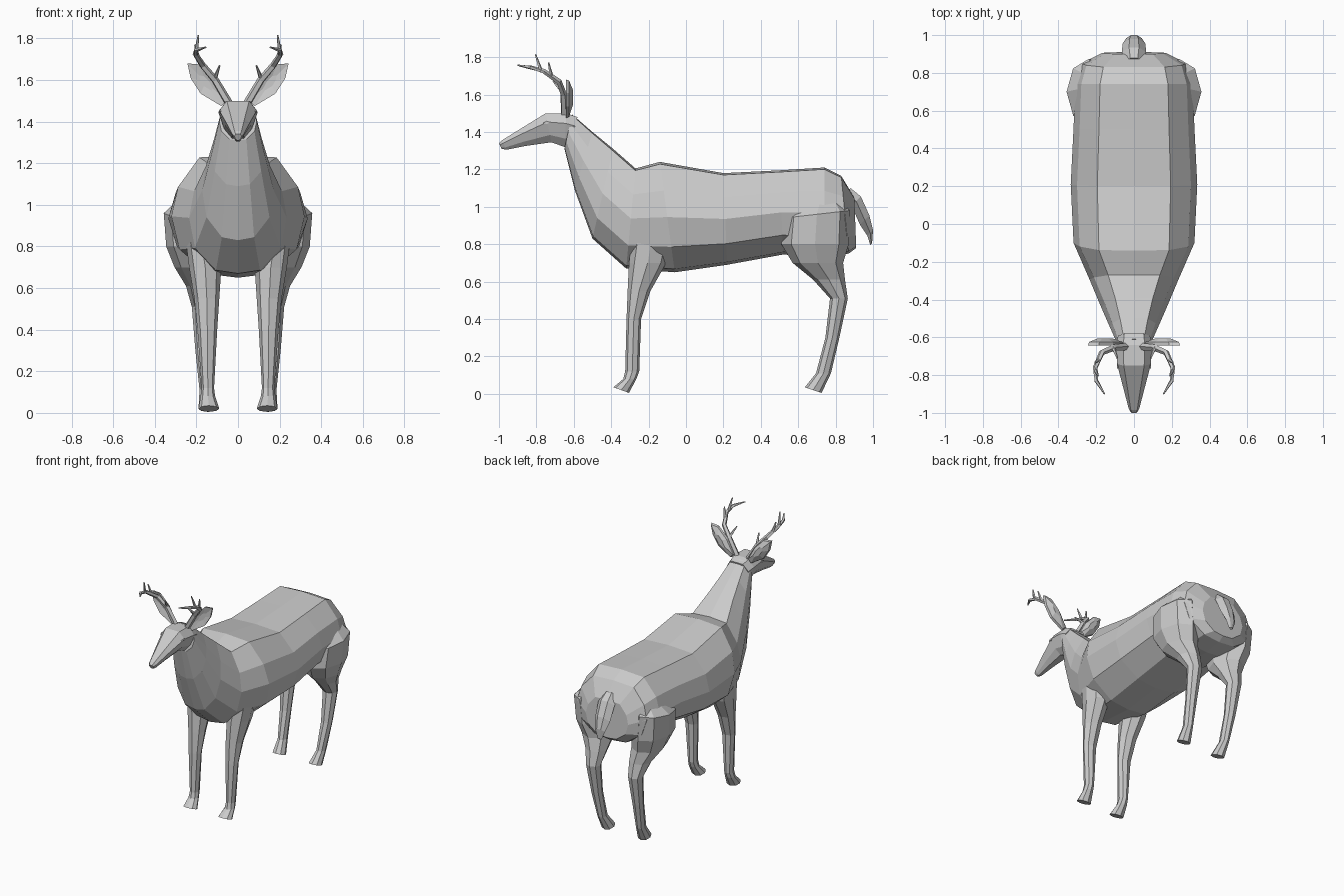
import bpy, bmesh, math
from mathutils import Vector

grey = bpy.data.materials.new("soft grey")
grey.diffuse_color = (0.6, 0.6, 0.6, 1)


def loft(name, rings, mirror=False):
    """Skin closed rings of equal length, cap both ends, optionally mirror in x."""
    bm = bmesh.new()
    for side in ((1, -1) if mirror else (1,)):
        loops = [[bm.verts.new((p[0] * side, p[1], p[2])) for p in r] for r in rings]
        n = len(loops[0])
        for a, b in zip(loops, loops[1:]):
            for i in range(n):
                j = (i + 1) % n
                bm.faces.new((a[i], a[j], b[j], b[i]))
        bm.faces.new(loops[0])
        bm.faces.new(loops[-1])
    bmesh.ops.recalc_face_normals(bm, faces=bm.faces)
    me = bpy.data.meshes.new(name)
    bm.to_mesh(me)
    bm.free()
    me.materials.append(grey)
    ob = bpy.data.objects.new(name, me)
    bpy.context.collection.objects.link(ob)
    return ob


def section(yt, zt, yb, zb, w, half):
    """Symmetric ring between a top and a bottom point; half = (t, width share)."""
    pts = [(w * f, yt + (yb - yt) * t, zt + (zb - zt) * t) for t, f in half]
    return pts + [(-x, y, z) for x, y, z in reversed(pts) if x > 1e-6]


def limb_ring(z, y0, y1, x0, x1, tilt=0.0, n=8):
    """Horizontal rounded ring filling a box, tilted along y."""
    cx, cy, rx, ry = (x0 + x1) / 2, (y0 + y1) / 2, (x1 - x0) / 2, (y1 - y0) / 2
    out = []
    for i in range(n):
        a = 2 * math.pi * i / n
        out.append((cx + rx * math.cos(a), cy + ry * math.sin(a), z - tilt * math.sin(a)))
    return out


def tube(name, path, radii, n=5):
    """Tapered tube along a path, mirrored."""
    path = [Vector(p) for p in path]
    rings = []
    for i, p in enumerate(path):
        d = (path[min(i + 1, len(path) - 1)] - path[max(i - 1, 0)]).normalized()
        u = d.cross(Vector((0.3, 1, 0.2))).normalized()
        v = d.cross(u)
        rings.append([p + radii[i] * (u * math.cos(k * math.tau / n) + v * math.sin(k * math.tau / n))
                      for k in range(n)])
    return loft(name, rings, True)


# Torso and neck
trunk = [(0, 0), (0.02, 0.58), (0.26, 0.9), (0.5, 1), (0.77, 0.88), (0.97, 0.45), (1, 0)]
loft("torso_and_neck", [section(*s, trunk) for s in (
    (0.90, 1.05, 0.91, 0.78, 0.17),
    (0.83, 1.165, 0.87, 0.75, 0.28),
    (0.74, 1.21, 0.74, 0.73, 0.31),
    (0.50, 1.195, 0.52, 0.745, 0.32),
    (0.20, 1.18, 0.22, 0.69, 0.335),
    (-0.14, 1.24, -0.06, 0.65, 0.32),
    (-0.27, 1.205, -0.32, 0.67, 0.235),
    (-0.39, 1.31, -0.50, 0.83, 0.172),
    (-0.50, 1.40, -0.595, 1.09, 0.127),
    (-0.61, 1.495, -0.65, 1.31, 0.09))])

# Head tapering to the muzzle
skull = [(0, 0), (0, 0.6), (0.3, 1), (0.75, 0.7), (1, 0.3), (1, 0)]
loft("head", [section(*s, skull) for s in (
    (-0.58, 1.48, -0.62, 1.32, 0.085),
    (-0.64, 1.50, -0.65, 1.32, 0.095),
    (-0.75, 1.50, -0.72, 1.345, 0.09),
    (-0.88, 1.42, -0.86, 1.325, 0.055),
    (-0.985, 1.355, -0.96, 1.305, 0.028),
    (-1.0, 1.34, -0.985, 1.31, 0.018))])

# Eyes
loft("eyes", [[(x, -0.745 + dy, 1.45 + dz) for dy, dz in
               ((-0.02, -0.002), (0, 0.008), (0.02, 0.002), (0, -0.008))]
              for x in (0.075, 0.09)], True)

# Front legs with hooves
loft("front_legs", [limb_ring(*r) for r in (
    (0.82, -0.29, -0.08, 0.10, 0.25),
    (0.70, -0.305, -0.105, 0.08, 0.235),
    (0.55, -0.312, -0.19, 0.09, 0.21),
    (0.40, -0.318, -0.24, 0.10, 0.195),
    (0.12, -0.325, -0.25, 0.115, 0.175),
    (0.08, -0.335, -0.265, 0.11, 0.18),
    (0.02, -0.388, -0.305, 0.09, 0.19, 0.015))], True)

# Hind legs with haunches and hooves
loft("hind_legs", [limb_ring(*r) for r in (
    (1.04, 0.62, 0.82, 0.17, 0.27),
    (0.96, 0.525, 0.875, 0.12, 0.357, -0.02),
    (0.80, 0.51, 0.87, 0.10, 0.345),
    (0.70, 0.57, 0.84, 0.09, 0.305),
    (0.61, 0.68, 0.85, 0.10, 0.25),
    (0.51, 0.77, 0.865, 0.115, 0.222),
    (0.30, 0.745, 0.82, 0.125, 0.205),
    (0.11, 0.695, 0.775, 0.125, 0.185),
    (0.02, 0.635, 0.725, 0.10, 0.19, 0.015))], True)

# Tail: short flat drooping paddle
loft("tail", [[(-w, y, z), (-w * 0.4, y + t, z + t), (w * 0.4, y + t, z + t), (w, y, z), (0, y - t, z - t)]
              for y, z, w, t in ((0.85, 1.07, 0.05, 0.03), (0.91, 1.03, 0.065, 0.025),
                                 (0.955, 0.93, 0.06, 0.025), (0.985, 0.86, 0.04, 0.015),
                                 (0.99, 0.80, 0.015, 0.005))])

# Ears: leaf outline with a domed back and shallow cupped front
leaf = [(0.055, 1.50), (0.08, 1.475), (0.18, 1.535), (0.228, 1.61),
        (0.243, 1.68), (0.185, 1.675), (0.11, 1.60)]
loft("ears", [[(0.155 + (x - 0.155) * s, y, 1.59 + (z - 1.59) * s) for x, z in leaf]
              for s, y in ((0.35, -0.632), (1, -0.642), (0.95, -0.625), (0.4, -0.605))], True)

# Antlers: a curved beam and three tines each side
tube("antler_beams", [(0.045, -0.65, 1.49), (0.11, -0.655, 1.60), (0.17, -0.68, 1.67),
                      (0.205, -0.76, 1.725), (0.20, -0.83, 1.745), (0.155, -0.90, 1.757)],
     [0.02, 0.018, 0.016, 0.013, 0.011, 0.004])
for label, a, b in (("brow", (0.11, -0.655, 1.61), (0.088, -0.71, 1.67)),
                    ("middle", (0.19, -0.72, 1.70), (0.207, -0.735, 1.77)),
                    ("upper", (0.203, -0.775, 1.725), (0.19, -0.805, 1.815))):
    tube(label + "_tines", [a, b], [0.011, 0.004])
